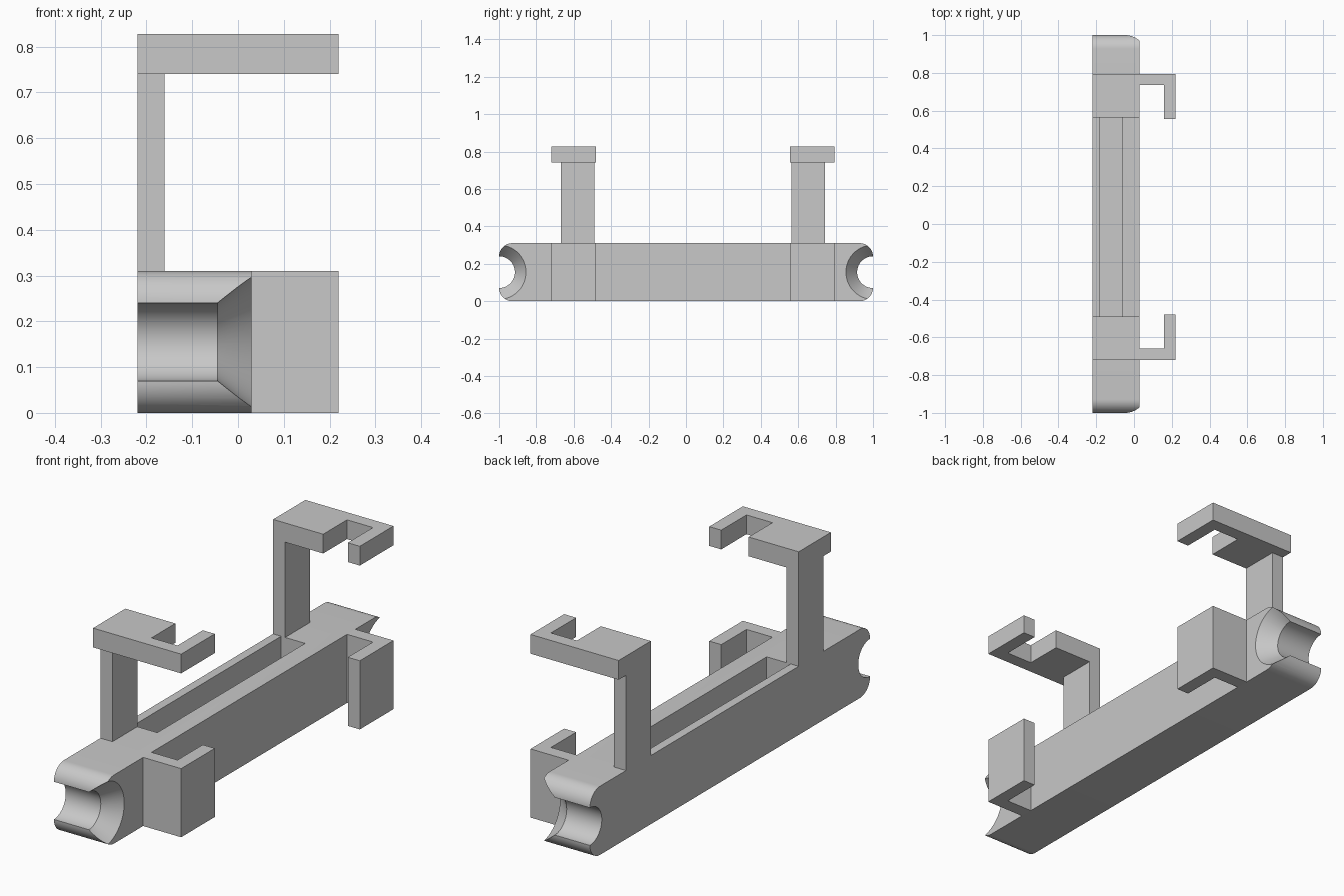
import bpy, bmesh, math
from mathutils import Vector

if "Cube" in bpy.data.objects:
    bpy.data.objects.remove(bpy.data.objects["Cube"])

grey = bpy.data.materials.new("plain_grey")
grey.diffuse_color = (0.58, 0.58, 0.58, 1)
grey.use_nodes = True
grey.node_tree.nodes["Principled BSDF"].inputs["Base Color"].default_value = grey.diffuse_color

X0, X1 = -0.22, 0.03      # body sides
H, MID = 0.31, 0.155      # body height and bore height
YC = 0.0375               # mirror plane of the two brackets


def extrude(name, outline, offset):
    """Solid from a planar outline swept along an offset vector."""
    bm = bmesh.new()
    face = bm.faces.new([bm.verts.new(p) for p in outline])
    new = bmesh.ops.extrude_face_region(bm, geom=[face])["geom"]
    verts = [g for g in new if isinstance(g, bmesh.types.BMVert)]
    bmesh.ops.translate(bm, verts=verts, vec=Vector(offset))
    return finish(name, bm)


def finish(name, bm):
    bmesh.ops.recalc_face_normals(bm, faces=bm.faces[:])
    mesh = bpy.data.meshes.new(name)
    bm.to_mesh(mesh)
    bm.free()
    mesh.materials.append(grey)
    obj = bpy.data.objects.new(name, mesh)
    bpy.context.collection.objects.link(obj)
    return obj


def box(name, x, y, z):
    base = [(x[0], y[0], z[0]), (x[1], y[0], z[0]), (x[1], y[1], z[0]), (x[0], y[1], z[0])]
    return extrude(name, base, (0, 0, z[1] - z[0]))


def flared_bore(name, y):
    """Cylinder along x that widens into a cone at the +x side."""
    n = 64
    bm = bmesh.new()
    rings = []
    for x, r in [(-0.3, 0.085), (-0.045, 0.085), (0.05, 0.161)]:
        rings.append([bm.verts.new((x, y + r * math.cos(2 * math.pi * i / n),
                                    MID + r * math.sin(2 * math.pi * i / n))) for i in range(n)])
    for a, b in zip(rings, rings[1:]):
        for i in range(n):
            j = (i + 1) % n
            bm.faces.new((a[i], a[j], b[j], b[i]))
    bm.faces.new(rings[0])
    bm.faces.new(rings[-1])
    return finish(name, bm)


def cut(obj, cutter):
    bpy.context.view_layer.objects.active = obj
    mod = obj.modifiers.new("cut", 'BOOLEAN')
    mod.operation, mod.solver, mod.object = 'DIFFERENCE', 'EXACT', cutter
    bpy.ops.object.modifier_apply(modifier=mod.name)
    bpy.data.objects.remove(cutter)


# Body: long bar with rounded ends
R = 0.072
outline = []
for cy, cz, start in [(1 - R, H - R, 0), (-1 + R, H - R, 90), (-1 + R, R, 180), (1 - R, R, 270)]:
    for i in range(13):
        a = math.radians(start + 90 * i / 12)
        outline.append((X0, cy + R * math.cos(a), cz + R * math.sin(a)))
body = extrude("body", outline, (X1 - X0, 0, 0))

# End notches and top slot
for y in (-1, 1):
    cut(body, flared_bore("bore_cutter", y))
cut(body, box("slot_cutter", (-0.18, -0.06), (-0.49, 0.565), (0.08, 0.4)))
for o in bpy.context.selected_objects:
    o.select_set(False)
body.select_set(True)
bpy.context.view_layer.objects.active = body
bpy.ops.object.shade_smooth_by_angle(angle=math.radians(25))

# Brackets, mirrored front to back: y is measured outward from YC
OUT, ARM, BLOCK, TIP = 0.7575, 0.6975, 0.5275, 0.5175
hook = [(X1, OUT), (0.22, OUT), (0.22, TIP), (0.16, TIP), (0.16, ARM), (X1, ARM)]
plate = [(X0, OUT)] + hook[1:] + [(X1, BLOCK), (X0, BLOCK)]
for side, s in (("front", -1), ("back", 1)):
    extrude(side + "_lower_hook", [(x, YC + s * y, 0) for x, y in hook], (0, 0, H))
    extrude(side + "_upper_hook", [(x, YC + s * y, 0.74) for x, y in plate], (0, 0, 0.087))
    box(side + "_post", (X0, -0.16), sorted((YC + s * BLOCK, YC + s * 0.705)), (H, 0.74))
